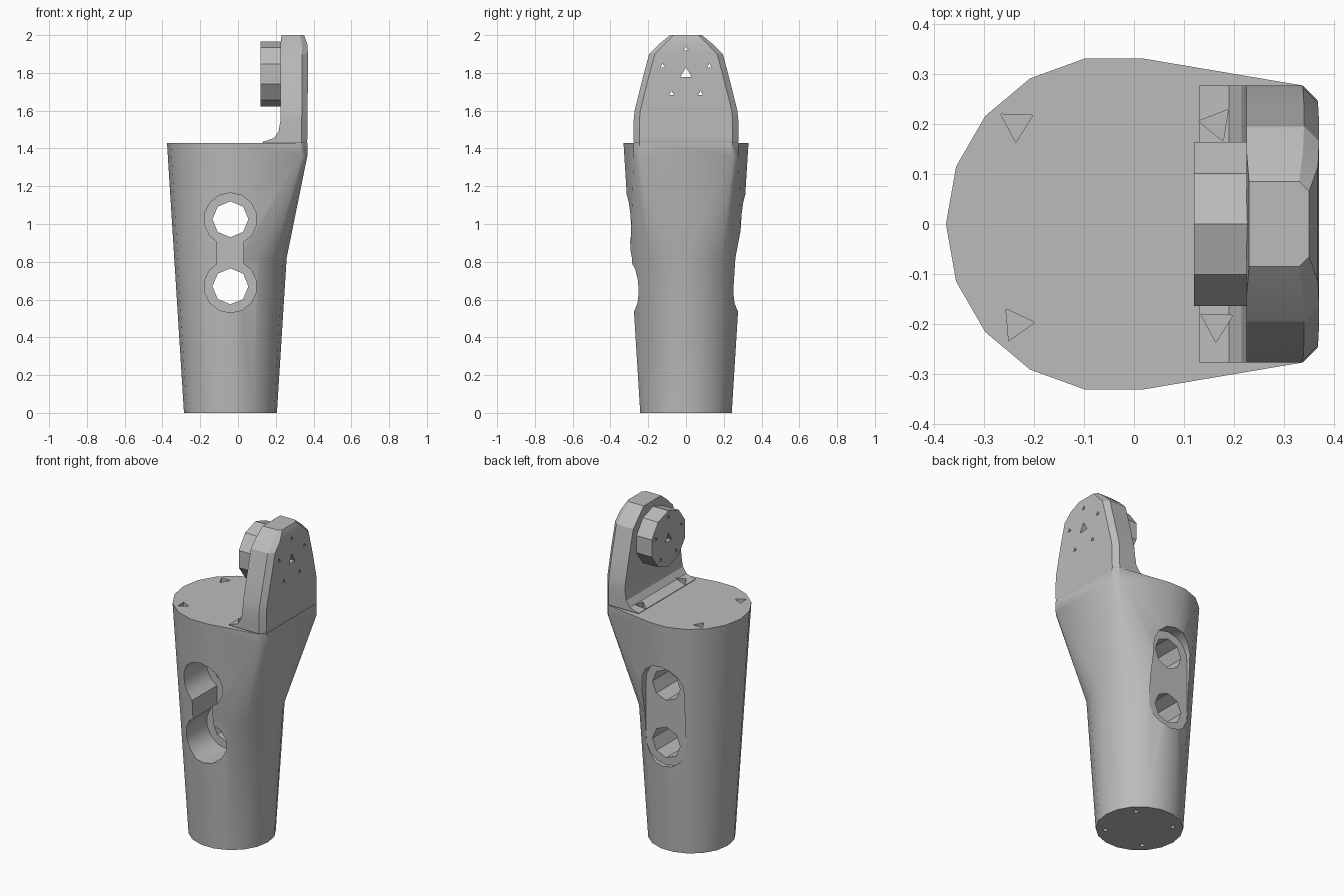
import bpy, bmesh, math
from mathutils import Matrix, Vector

cube = bpy.data.objects.get("Cube")
if cube:
    bpy.data.objects.remove(cube, do_unlink=True)

grey = bpy.data.materials.new("plain grey")
grey.use_nodes = True
GREY = (0.5, 0.5, 0.5, 1)
grey.diffuse_color = GREY
grey.node_tree.nodes["Principled BSDF"].inputs["Base Color"].default_value = GREY

CX = -0.04          # axis of the tapered body
TOP = 1.43          # height of the body's flat top
BEND = 0.82         # height where the flare towards the plate begins
SIDES = 18
BOLTS = (1.025, 0.67)


def finish(name, bm):
    bmesh.ops.recalc_face_normals(bm, faces=bm.faces)
    mesh = bpy.data.meshes.new(name)
    bm.to_mesh(mesh)
    bm.free()
    obj = bpy.data.objects.new(name, mesh)
    bpy.context.collection.objects.link(obj)
    mesh.materials.append(grey)
    return obj


def ring(bm, z):
    radius = 0.246 + 0.09 * z / TOP
    angles = [math.tau * i / SIDES for i in range(SIDES)]
    return [bm.verts.new((CX + radius * math.cos(a), radius * math.sin(a), z)) for a in angles]


def bridge(bm, low, high):
    n = len(low)
    for i in range(n):
        j = (i + 1) % n
        bm.faces.new((low[i], low[j], high[j], high[i]))


def plate_outline(half, x_in, x_out, chamfer):
    c = chamfer
    return [(x_in, -half), (x_out - c, -half), (x_out, c - half),
            (x_out, half - c), (x_out - c, half), (x_in, half)]


def prism(name, start, end, radius, sides=14, turn=0.0):
    start, end = Vector(start), Vector(end)
    axis = end - start
    bm = bmesh.new()
    move = Matrix.Translation((start + end) / 2) @ axis.to_track_quat("Z", "Y").to_matrix().to_4x4()
    bmesh.ops.create_cone(bm, cap_ends=True, segments=sides, radius1=radius, radius2=radius,
                          depth=axis.length, matrix=move @ Matrix.Rotation(turn, 4, "Z"))
    return finish(name, bm)


def block(name, low, high):
    low, high = Vector(low), Vector(high)
    bm = bmesh.new()
    bmesh.ops.create_cube(bm, size=1, matrix=Matrix.Translation((low + high) / 2)
                          @ Matrix.Diagonal((high - low).to_4d()))
    return finish(name, bm)


def carve(parts, cutters):
    for part in parts:
        bpy.context.view_layer.objects.active = part
        for cutter in cutters:
            mod = part.modifiers.new("cut", "BOOLEAN")
            mod.operation = "DIFFERENCE"
            mod.solver = "EXACT"
            mod.object = cutter
            bpy.ops.object.modifier_apply(modifier=mod.name)
    for cutter in cutters:
        bpy.data.objects.remove(cutter, do_unlink=True)


# Body: tapered tube below, hull flaring out to the plate above
bm = bmesh.new()
bend_ring = ring(bm, BEND)
ring(bm, TOP)
for z in (1.36, TOP):
    for x, y in plate_outline(0.277, 0.2, 0.367, 0.03):
        bm.verts.new((x, y, z))
hull = bmesh.ops.convex_hull(bm, input=bm.verts[:])
loose = {e for e in hull["geom_interior"] + hull["geom_unused"] if isinstance(e, bmesh.types.BMVert)}
bmesh.ops.delete(bm, geom=list(loose), context="VERTS")
caps = [f for f in bm.faces if all(abs(v.co.z - BEND) < 1e-4 for v in f.verts)]
bmesh.ops.delete(bm, geom=caps, context="FACES")
base_ring = ring(bm, 0)
bridge(bm, base_ring, bend_ring)
bm.faces.new(base_ring[::-1])
bmesh.ops.dissolve_limit(bm, angle_limit=0.01, verts=bm.verts[:], edges=bm.edges[:])
body = finish("tapered_body", bm)

# Upright plate: horizontal sections (height, half width, inner x, outer x, chamfer)
sections = [
    (1.38, 0.25, 0.15, 0.35, 0.03), (1.435, 0.277, 0.13, 0.366, 0.03),
    (1.455, 0.277, 0.19, 0.367, 0.03), (1.49, 0.277, 0.215, 0.367, 0.03),
    (1.55, 0.277, 0.225, 0.367, 0.03), (1.6, 0.272, 0.225, 0.368, 0.03),
    (1.75, 0.235, 0.225, 0.37, 0.03), (1.9, 0.195, 0.225, 0.37, 0.03),
    (1.95, 0.145, 0.225, 0.368, 0.03), (2.0, 0.085, 0.23, 0.35, 0.02),
]
bm = bmesh.new()
loops = [[bm.verts.new((x, y, z)) for x, y in plate_outline(*rest)] for z, *rest in sections]
for low, high in zip(loops, loops[1:]):
    bridge(bm, low, high)
bm.faces.new(loops[0][::-1])
bm.faces.new(loops[-1])
plate = finish("upright_plate", bm)

# Round boss on the inner side of the plate
HUB = 1.795
boss = prism("pivot_boss", (0.12, 0, HUB), (0.235, 0, HUB), 0.172, 10)

# Bolt bores through the body, deep pockets in front and a shallow one behind
cutters = []
for z in BOLTS:
    cutters += [prism("bore", (CX, -0.6, z), (CX, 0.6, z), 0.095, 8),
                prism("front_pocket", (CX, -0.6, z), (CX, -0.05, z), 0.14),
                prism("back_pocket", (CX, 0.25, z), (CX, 0.6, z), 0.14)]
cutters += [block("front_slot", (CX - 0.07, -0.6, BOLTS[1]), (CX + 0.07, -0.05, BOLTS[0])),
            block("back_slot", (CX - 0.138, 0.25, BOLTS[1]), (CX + 0.138, 0.6, BOLTS[0]))]

# Small screw holes under the base
for i in range(4):
    a = math.radians(45 + 90 * i)
    x, y = CX + 0.19 * math.cos(a), 0.19 * math.sin(a)
    cutters.append(prism("base_screw", (x, y, -0.1), (x, y, 0.08), 0.02, 3))
carve([body], cutters)

# Screw holes in the flat top
carve([body, plate], [prism("top_screw", (x, y, 1.35), (x, y, 1.5), 0.037, 3, turn=x + y)
                      for x in (-0.235, 0.165) for y in (-0.2, 0.2)])

# Pivot hole and ring of screw holes through plate and boss
cutters = [prism("pivot_hole", (0.0, 0, HUB), (0.5, 0, HUB), 0.035, 3)]
for i in range(5):
    a = math.radians(90 + 72 * i)
    y, z = 0.13 * math.cos(a), HUB + 0.13 * math.sin(a)
    cutters.append(prism("pivot_screw", (0.0, y, z), (0.5, y, z), 0.015, 3))
carve([plate, boss], cutters)

# Smooth the curved walls, keep the rims sharp
for obj, angle in ((body, 32), (plate, 25), (boss, 15)):
    bpy.ops.object.select_all(action="DESELECT")
    obj.select_set(True)
    bpy.context.view_layer.objects.active = obj
    bpy.ops.object.shade_smooth_by_angle(angle=math.radians(angle))
